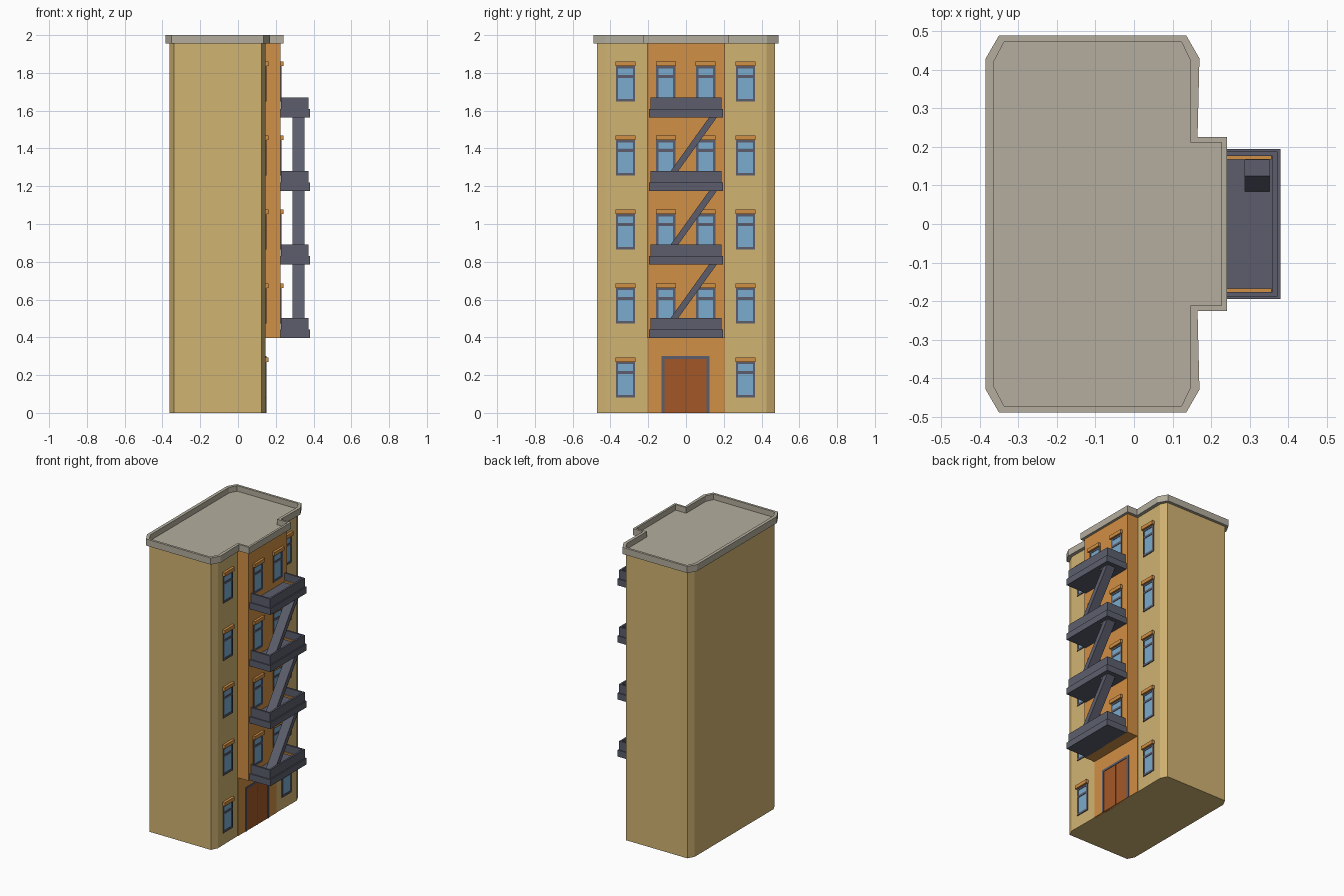
import bpy, bmesh

if "Cube" in bpy.data.objects:
    bpy.data.objects.remove(bpy.data.objects["Cube"])


def material(name, r, g, b):
    m = bpy.data.materials.new(name)
    m.diffuse_color = tuple((c / 255) ** 2.2 for c in (r, g, b)) + (1,)
    m.use_nodes = True
    m.node_tree.nodes["Principled BSDF"].inputs["Base Color"].default_value = m.diffuse_color
    return m


WALL = material("tan_wall", 208, 178, 114)
ORANGE = material("orange_plaster", 208, 142, 70)
ROOF = material("roof_stone", 178, 172, 156)
METAL = material("grey_metal", 92, 94, 108)
GLASS = material("blue_glass", 122, 170, 204)
DOOR = material("door_wood", 162, 88, 44)


def finish(name, bm, mat):
    bmesh.ops.recalc_face_normals(bm, faces=bm.faces)
    me = bpy.data.meshes.new(name)
    bm.to_mesh(me)
    bm.free()
    me.materials.append(mat)
    ob = bpy.data.objects.new(name, me)
    bpy.context.collection.objects.link(ob)
    return ob


def prism(bm, base, offset):
    """Closed prism from a base polygon of 3D points."""
    f = bm.faces.new([bm.verts.new(p) for p in base])
    ext = bmesh.ops.extrude_face_region(bm, geom=[f], use_keep_orig=True)
    bmesh.ops.translate(bm, vec=offset,
                        verts=[v for v in ext["geom"] if isinstance(v, bmesh.types.BMVert)])


def boxes(name, mat, items):
    """One mesh from (x0, x1, y0, y1, z0, z1) boxes."""
    bm = bmesh.new()
    for x0, x1, y0, y1, z0, z1 in items:
        prism(bm, [(x0, y0, z0), (x1, y0, z0), (x1, y1, z0), (x0, y1, z0)], (0, 0, z1 - z0))
    return finish(name, bm, mat)


def mirrored(half):
    """Complete a half outline (y > 0) across y = 0."""
    return half + [(x, -y) for x, y in reversed(half)]


# main block with chamfered corners
bm = bmesh.new()
body = mirrored([(0.143, 0.207), (0.146, 0.425), (0.124, 0.47), (-0.339, 0.47), (-0.363, 0.425)])
prism(bm, [(x, y, 0) for x, y in body], (0, 0, 1.957))
finish("main_walls", bm, WALL)

# projecting bay and the orange ground floor panel below it
boxes("bay", ORANGE, [(0.10, 0.225, -0.207, 0.207, 0.397, 1.957)])
boxes("entrance_wall", ORANGE, [(0.12, 0.146, -0.207, 0.207, 0, 0.397)])

# roof slab and raised parapet following the outline
outer = mirrored([(0.242, 0.226), (0.165, 0.226), (0.17, 0.43), (0.136, 0.489), (-0.351, 0.489), (-0.385, 0.43)])
inner = mirrored([(0.227, 0.212), (0.147, 0.212), (0.147, 0.424), (0.123, 0.473), (-0.337, 0.473), (-0.363, 0.424)])
bm = bmesh.new()
rings = [[bm.verts.new((x, y, z)) for x, y in pts]
         for pts, z in ((outer, 1.955), (outer, 2.0), (inner, 2.0), (inner, 1.962))]
n = len(outer)
for a, b in zip(rings, rings[1:]):
    for i in range(n):
        j = (i + 1) % n
        bm.faces.new((a[i], a[j], b[j], b[i]))
bm.faces.new(rings[0])
bm.faces.new(rings[3])
finish("roof", bm, ROOF)

# windows: two on the wings at every floor, two on the bay above ground
FLOOR = 0.3915
frames, panes, lintels = [], [], []
for k in range(5):
    spots = [(0.146, -0.32), (0.146, 0.315)] + ([(0.225, -0.107), (0.225, 0.104)] if k else [])
    for x, y in spots:
        z = k * FLOOR
        a, b = x - 0.01, x + 0.004
        frames += [(a, b, y - 0.051, y - 0.039, z + 0.082, z + 0.272),
                   (a, b, y + 0.039, y + 0.051, z + 0.082, z + 0.272),
                   (a, b, y - 0.039, y + 0.039, z + 0.082, z + 0.096),
                   (a, b, y - 0.039, y + 0.039, z + 0.258, z + 0.272),
                   (a, b, y - 0.039, y + 0.039, z + 0.207, z + 0.222)]
        panes.append((a, x + 0.001, y - 0.04, y + 0.04, z + 0.085, z + 0.265))
        lintels.append((a, x + 0.016, y - 0.053, y + 0.053, z + 0.27, z + 0.294))
boxes("window_frames", METAL, frames)
boxes("window_panes", GLASS, panes)
boxes("lintels", ORANGE, lintels)

# double entrance door with frame
boxes("door_leaves", DOOR, [(0.13, 0.147, -0.118, 0.112, 0, 0.29)])
boxes("door_frame", METAL, [(0.13, 0.15, -0.13, -0.115, 0, 0.3), (0.13, 0.15, 0.109, 0.124, 0, 0.3),
                            (0.13, 0.15, -0.115, 0.109, 0.285, 0.3), (0.13, 0.149, -0.006, 0.0, 0, 0.285)])

# fire escape: balconies, parapets, stairs
floors, rails, trims = [], [], []
stairs = bmesh.new()
X0, X1, Y = 0.22, 0.38, 0.195
for k in range(4):
    z = 0.397 + k * 0.389
    t = z + 0.044
    if k == 0:
        floors.append((X0, X1, -Y, Y, z, t))
    else:  # floor with a stair hatch
        floors += [(X0, X1, -Y, 0.085, z, t), (X0, X1, 0.166, Y, z, t),
                   (X0, 0.288, 0.085, 0.166, z, t), (0.352, X1, 0.085, 0.166, z, t)]
    rails += [(0.36, 0.372, -0.188, 0.188, t, z + 0.105)]
    for s in (-1, 1):
        lo, hi = sorted((s * 0.176, s * 0.188))
        rails.append((0.228, 0.36, lo, hi, t, z + 0.105))
        lo, hi = sorted((s * 0.168, s * 0.176))
        trims.append((0.228, 0.357, lo, hi, t, t + 0.01))
    if k < 3:
        top = z + 0.389
        prism(stairs, [(0.288, -0.125, t), (0.288, -0.085, t), (0.288, 0.166, top + 0.004),
                       (0.288, 0.125, top + 0.004)], (0.064, 0, 0))
boxes("balcony_floors", METAL, floors)
boxes("balcony_rails", METAL, rails)
boxes("balcony_trim", ORANGE, trims)
finish("escape_stairs", stairs, METAL)
